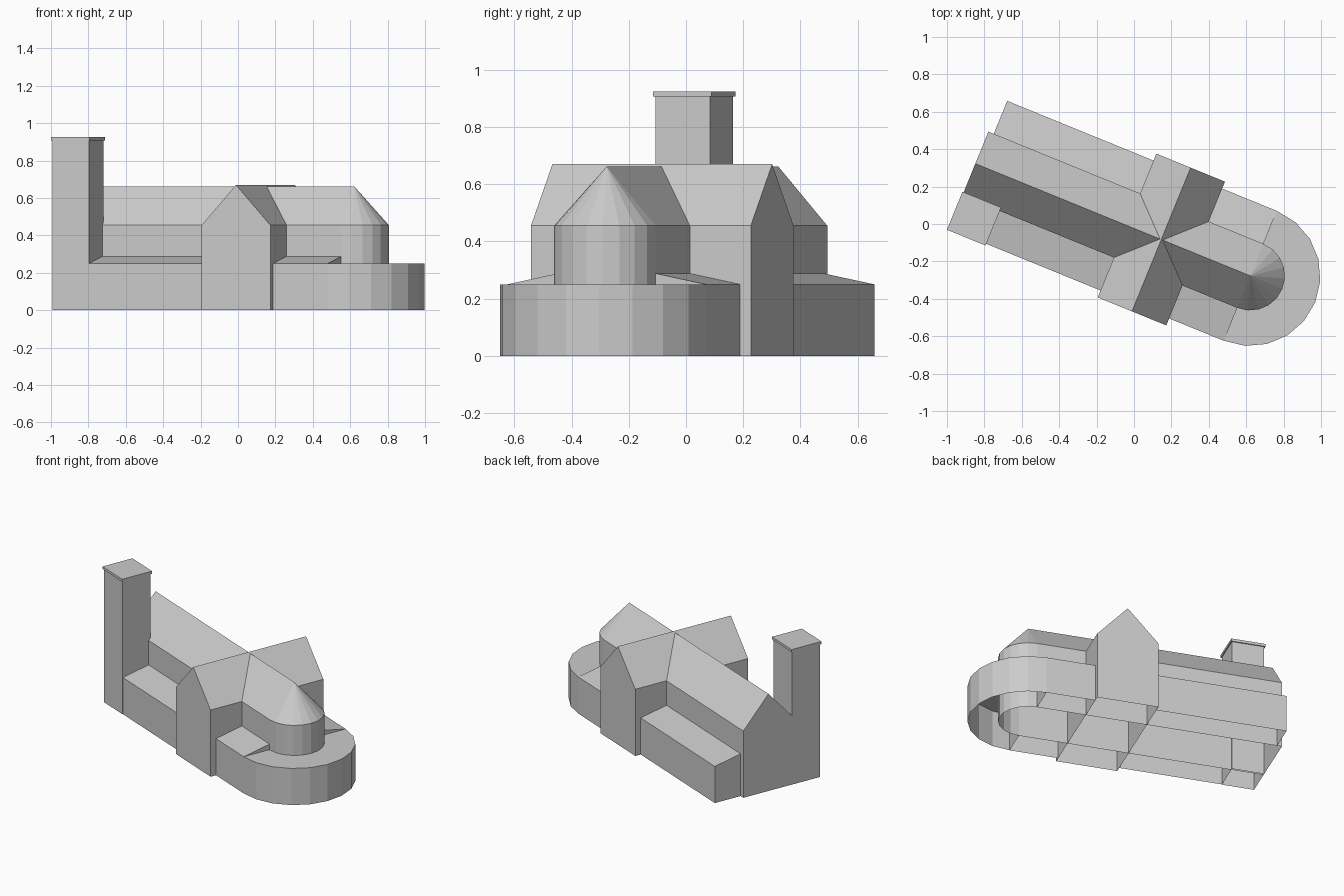
import bpy, bmesh
from math import sin, cos, pi, radians
from mathutils import Matrix

if "Cube" in bpy.data.objects:
    bpy.data.objects.remove(bpy.data.objects["Cube"], do_unlink=True)

stone = bpy.data.materials.new("pale_grey_stone")
stone.use_nodes = True
GREY = (0.6, 0.6, 0.6, 1)
stone.diffuse_color = GREY
stone.node_tree.nodes["Principled BSDF"].inputs["Base Color"].default_value = GREY

# Church plan: local x runs along the nave, the origin is the crossing
PLACE = Matrix.Translation((0.146, -0.083, 0)) @ Matrix.Rotation(radians(-22.2), 4, "Z")
WEST, EAST = -1.074, 0.514      # nave gable and apse centre
NAVE, AISLE = 0.185, 0.375      # half widths
CROSS, ARM = 0.198, 0.415       # transept half width and half length
EAVE, RIDGE = 0.455, 0.662
LOW, LEAN = 0.25, 0.288         # aisle wall top and lean-to top
STEPS = 10


def finish(name, bm):
    bmesh.ops.remove_doubles(bm, verts=bm.verts, dist=1e-5)
    bmesh.ops.recalc_face_normals(bm, faces=bm.faces)
    bm.transform(PLACE)
    mesh = bpy.data.meshes.new(name)
    bm.to_mesh(mesh)
    bm.free()
    mesh.materials.append(stone)
    obj = bpy.data.objects.new(name, mesh)
    bpy.context.collection.objects.link(obj)
    return obj


def sweep(bm, rings):
    """Join successive open outlines with quads."""
    rows = [[bm.verts.new(p) for p in ring] for ring in rings]
    for a, b in zip(rows, rows[1:]):
        for i in range(len(a) - 1):
            bm.faces.new((a[i], a[i + 1], b[i + 1], b[i]))
    return rows


def hall(name, profile, start, end, across=False, caps=(True, True)):
    """Extrude a cross-section, leaving the underside open."""
    bm = bmesh.new()
    place = (lambda s, t, z: (t, s, z)) if across else (lambda s, t, z: (s, t, z))
    rows = sweep(bm, [[place(s, t, z) for t, z in profile] for s in (start, end)])
    for row, wanted in zip(rows, caps):
        if wanted:
            bm.faces.new(row)
    return finish(name, bm)


def gable(half, ridge):
    return [(-half, 0), (-half, EAVE), (0, ridge), (half, EAVE), (half, 0)]


def arc(radius, z):
    angles = [pi * i / STEPS - pi / 2 for i in range(STEPS + 1)]
    return [(EAST + radius * cos(a), radius * sin(a), z) for a in angles]


def box(name, x0, x1, y0, y1, z0, z1, floor):
    bm = bmesh.new()
    bmesh.ops.create_cube(bm, size=1)
    bm.transform(Matrix.Translation(((x0 + x1) / 2, (y0 + y1) / 2, (z0 + z1) / 2))
                 @ Matrix.Diagonal((x1 - x0, y1 - y0, z1 - z0, 1)))
    if not floor:
        under = [f for f in bm.faces if f.calc_center_median().z < z0 + 1e-4]
        bmesh.ops.delete(bm, geom=under, context="FACES")
    return finish(name, bm)


# Main halls
hall("nave_and_choir", gable(NAVE, RIDGE), WEST, EAST, caps=(True, False))
hall("transept", gable(CROSS, 0.67), -ARM, ARM, across=True)

# Lean-to aisles on both sides
T_IN, T_OUT, T_SIDE = -0.865, WEST, -0.172
for side, word, start in ((1, "left", -1.043), (-1, "right", T_IN)):
    lean = [(side * NAVE, 0), (side * NAVE, LEAN), (side * AISLE, LOW), (side * AISLE, 0)]
    hall(word + "_nave_aisle", lean, start, -CROSS)
    hall(word + "_choir_aisle", lean, CROSS, EAST)

# Rounded apse with a half-cone roof
bm = bmesh.new()
sweep(bm, [arc(NAVE, 0), arc(NAVE, EAVE)])
rim = [bm.verts.new(p) for p in arc(NAVE, EAVE)]
tip = bm.verts.new((EAST, 0, RIDGE))
for a, b in zip(rim, rim[1:]):
    bm.faces.new((a, b, tip))
finish("apse", bm)

# Flat-roofed walkway around the apse
bm = bmesh.new()
sweep(bm, [arc(AISLE, 0), arc(AISLE, LOW), arc(NAVE, LOW)])
finish("ambulatory", bm)

# Corner tower with a thin overhanging cap
LIP = 0.007
box("tower", T_OUT, T_IN, -0.378, T_SIDE, 0, 0.907, False)
box("tower_cap", T_OUT - LIP, T_IN + LIP, -0.378 - LIP, T_SIDE + LIP, 0.907, 0.925, True)
